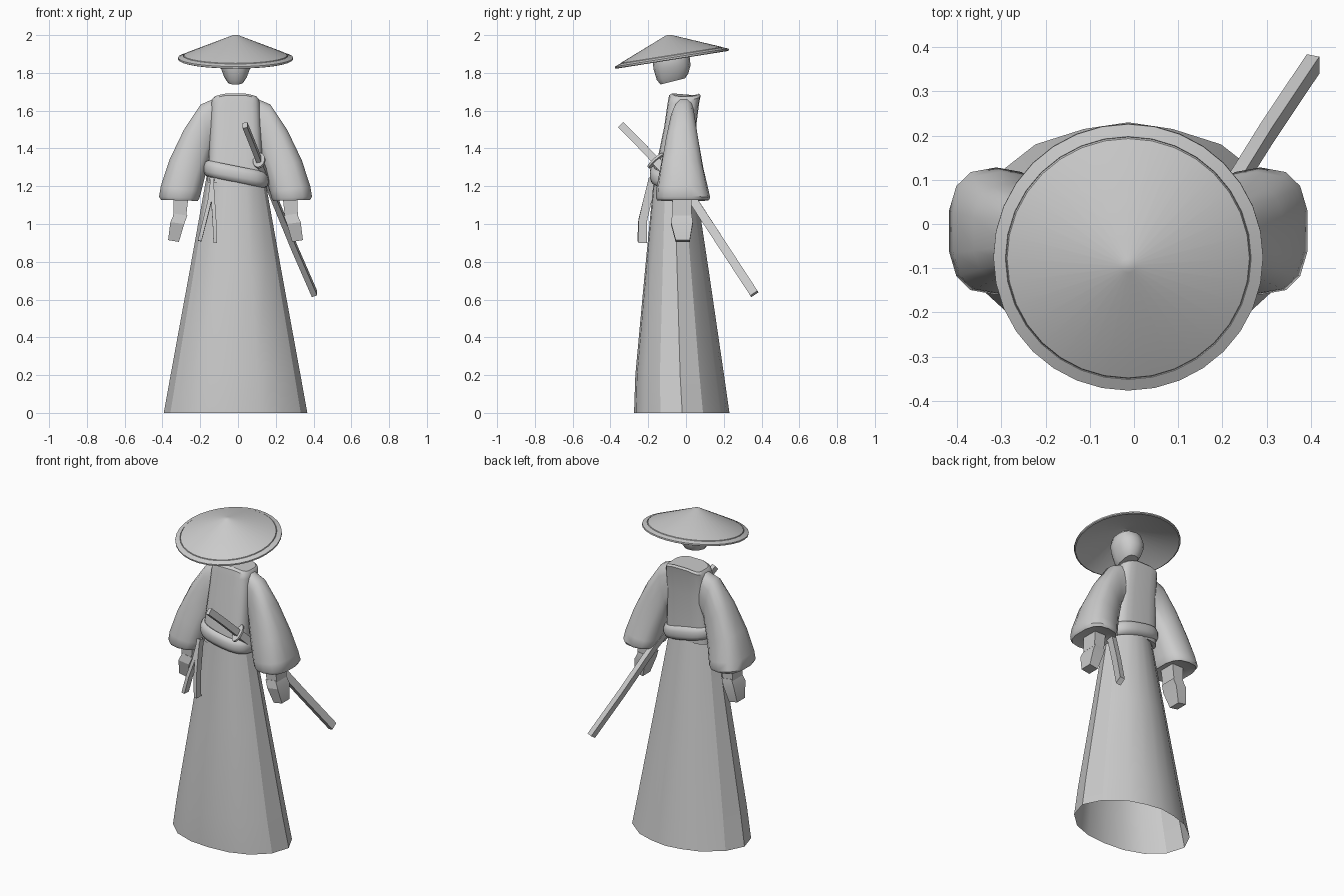
import bpy, bmesh, math
from mathutils import Vector, Matrix

if "Cube" in bpy.data.objects:
    bpy.data.objects.remove(bpy.data.objects["Cube"])

CX = -0.013  # the figure's own mid-line
grey = bpy.data.materials.new("plain_grey")
grey.diffuse_color = (0.6, 0.6, 0.6, 1)
grey.use_nodes = True
grey.node_tree.nodes["Principled BSDF"].inputs["Base Color"].default_value = grey.diffuse_color


def make(name, rings, cap_start=True, cap_end=True, loop=False, angle=35, offset=CX):
    """Skin a list of equal-length closed rings into one object."""
    bm = bmesh.new()
    vs = [[bm.verts.new((p[0] + offset, p[1], p[2])) for p in r] for r in rings]
    n = len(rings[0])
    pairs = list(zip(vs, vs[1:])) + ([(vs[-1], vs[0])] if loop else [])
    for a, b in pairs:
        for i in range(n):
            j = (i + 1) % n
            bm.faces.new((a[i], a[j], b[j], b[i]))
    if not loop and cap_start:
        bm.faces.new(vs[0][::-1])
    if not loop and cap_end:
        bm.faces.new(vs[-1])
    bmesh.ops.remove_doubles(bm, verts=bm.verts, dist=1e-5)
    bmesh.ops.recalc_face_normals(bm, faces=bm.faces)
    me = bpy.data.meshes.new(name)
    bm.to_mesh(me)
    bm.free()
    ob = bpy.data.objects.new(name, me)
    bpy.context.collection.objects.link(ob)
    me.materials.append(grey)
    bpy.ops.object.select_all(action='DESELECT')
    bpy.context.view_layer.objects.active = ob
    ob.select_set(True)
    bpy.ops.object.shade_smooth_by_angle(angle=math.radians(angle))
    return ob


def rounded(n, power):
    """Unit rounded-square outline."""
    out = []
    for i in range(n):
        a = 2 * math.pi * (i + 0.5) / n
        c, s = math.cos(a), math.sin(a)
        out.append((math.copysign(abs(c) ** (2 / power), c), math.copysign(abs(s) ** (2 / power), s)))
    return out


def level(z, hx, y0, y1, n=16, power=2.6, tilt=0.0):
    """Horizontal rounded ring; tilt raises it towards the back."""
    ym, hy = (y0 + y1) / 2, (y1 - y0) / 2
    return [(hx * c, ym + hy * s, z + tilt * hy * s) for c, s in rounded(n, power)]


# Skirt: an open flared tube with flat side panels
half = [(0, -.275), (.13, -.265), (.25, -.222), (.345, -.135), (.38, -.02),
        (.325, .09), (.21, .18), (.1, .215)]
hem = half + [(0, .23)] + [(-x, y) for x, y in half[:0:-1]]


def skirt_ring(z, sx, sy, yc):
    return [(x * sx, yc + (y + .022) * sy, z) for x, y in hem]


make("skirt", [skirt_ring(0, 1, 1, -.022), skirt_ring(.2, .905, .93, -.033),
               skirt_ring(.75, .64, .67, -.048), skirt_ring(1.26, .40, .42, -.062)],
     cap_start=False, angle=24)

# Torso: slab with an arched shoulder line
torso = [level(1.22, .15, -.165, .045, 20, 4), level(1.35, .142, -.15, .047, 20, 4),
         level(1.52, .134, -.115, .055, 20, 4), level(1.64, .128, -.098, .07, 20, 4),
         level(1.685, .124, -.09, .078, 20, 4), level(1.695, .112, -.075, .068, 20, 4)]
for k in (-2, -1):
    torso[k] = [(x, y, z - 1.6 * x * x) for x, y, z in torso[k]]
make("torso", torso)

# Belt: rounded band looped around the waist, dipping to one side
band = [(0, -.043), (.014, -.036), (.022, -.015), (.022, .015), (.014, .036), (0, .043), (-.02, .03), (-.02, -.03)]
belt = []
for c, s in rounded(28, 2.7):
    belt.append([((.15 + r) * c + .003, -.062 + (.108 + r) * s, 1.264 + h - .03 * c) for r, h in band])
make("belt", belt, loop=True, angle=50)

# Sleeves and hands, built on one side and reflected
sleeve = [  # inner x, inner z, outer x, outer z, front y, back y
    (.10, 1.42, .115, 1.665, -.065, .045), (.125, 1.38, .185, 1.635, -.085, .05),
    (.14, 1.32, .275, 1.5, -.112, .07), (.16, 1.25, .352, 1.34, -.137, .092),
    (.18, 1.17, .398, 1.20, -.157, .118), (.19, 1.135, .407, 1.145, -.16, .128),
    (.198, 1.122, .397, 1.128, -.152, .12), (.235, 1.14, .365, 1.14, -.11, .08)]
forearm = [(1.18, .245, .325, -.075, .03), (1.035, .262, .33, -.07, .028)]
hand = [(1.045, .255, .325, -.072, .03), (1.0, .272, .345, -.08, .036), (.905, .30, .357, -.055, .02)]

for side, tag in ((-1, "right"), (1, "left")):
    rings = []
    for xi, zi, xo, zo, y0, y1 in sleeve:
        rings.append([(side * ((xi + xo) / 2 + (xo - xi) / 2 * c), (y0 + y1) / 2 + (y1 - y0) / 2 * s,
                       (zi + zo) / 2 + (zo - zi) / 2 * c) for c, s in rounded(14, 2.7)])
    make(tag + "_sleeve", rings, angle=40)
    for name, data in (("forearm", forearm), ("hand", hand)):
        make(tag + "_" + name, [[(side * x0, y0, z), (side * x1, y0, z + .01), (side * x1, y1, z + .01),
                                 (side * x0, y1, z)] for z, x0, x1, y0, y1 in data], angle=20)

# Head: rounded at the back, tapering to the chin
make("head", [level(1.755, .042, -.135, -.005, 14, 2.8, -0.0 + .25), level(1.78, .06, -.155, .012, 14, 2.6, .2),
              level(1.83, .08, -.172, .024, 14, 2.3, .1), level(1.87, .088, -.176, .02, 14, 2.2, .1),
              level(1.91, .08, -.165, .005, 14, 2.2, .1), level(1.945, .045, -.13, -.04, 14, 2, .1)])

# Hat: thin shallow cone with a raised rim, tipped forward
profile = [(.004, .108), (.275, .002), (.298, -.009), (.305, -.006), (.305, .003), (.278, .013),
           (.2765, .009), (.274, .016), (.016, .122), (.004, .124)]
tip = Matrix.Translation((0, -.075, 1.878)) @ Matrix.Rotation(math.radians(9), 4, 'X')
hat = []
for r, h in profile:
    hat.append([tuple(tip @ Vector((r * math.cos(2 * math.pi * i / 32), r * math.sin(2 * math.pi * i / 32), h)))
                for i in range(32)])
make("straw_hat", hat, angle=25)


# Swept bars: sword parts and belt ties
def sweep(name, pts, thick, wide, n=4, angle=30):
    pts = [Vector(p) for p in pts]
    rings = []
    for i, p in enumerate(pts):
        t = (pts[min(i + 1, len(pts) - 1)] - pts[max(i - 1, 0)]).normalized()
        w = t.cross(Vector((1, 0, 0))).normalized()
        u = w.cross(t)
        ring = []
        for k in range(n):
            a = 2 * math.pi * (k + .5) / n
            m = math.sqrt(2) if n == 4 else 1
            ring.append(tuple(p + u * (thick / 2 * m * math.cos(a)) + w * (wide / 2 * m * math.sin(a))))
        rings.append(ring)
    return make(name, rings, angle=angle, offset=0)


guard_at = Vector((.112, -.16, 1.335))
along = Vector((.34, .72, -.8)).normalized()
sweep("sword_handle", [(.037, -.343, 1.523), (.075, -.25, 1.43), guard_at], .026, .04)
sweep("sword_guard", [guard_at - along * .006, guard_at + along * .006], .066, .11, 16)
sweep("scabbard", [guard_at, (.2, .045, 1.115), (.3, .205, .87), (.405, .362, .63)], .03, .046)

# Hanging belt ties and their knot
sweep("outer_tie", [(-.135, -.175, 1.24), (-.15, -.205, 1.12), (-.175, -.23, 1.02), (-.203, -.235, .91)], .02, .045)
sweep("inner_tie", [(-.14, -.175, 1.24), (-.132, -.205, 1.12), (-.125, -.228, 1.02), (-.12, -.23, .9)], .02, .045)
